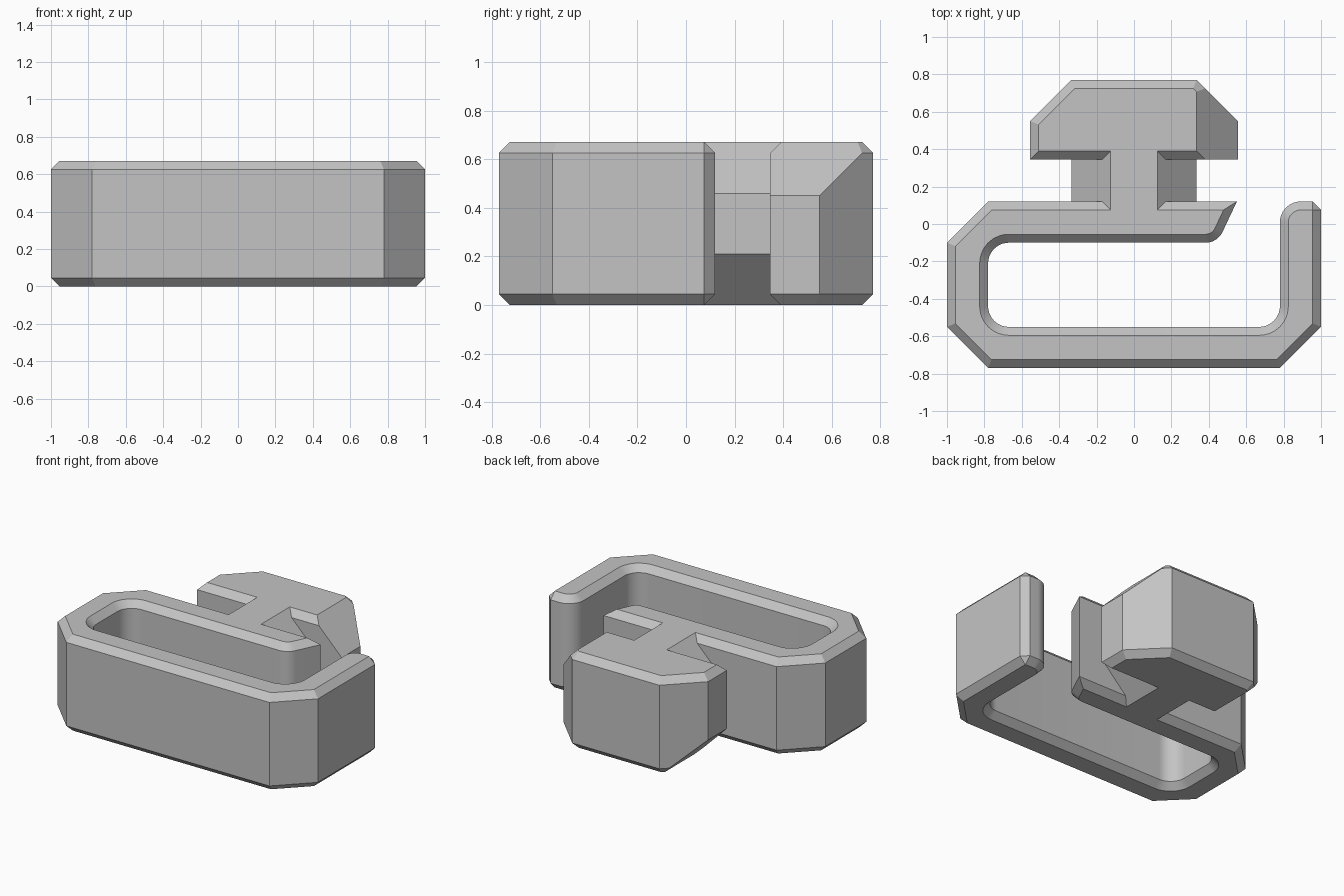
import bpy, bmesh, math
from mathutils import Vector

HEIGHT = 0.67
BEVEL = 0.045
ROUND = 0.11

cube = bpy.data.objects.get("Cube")
if cube:
    bpy.data.objects.remove(cube, do_unlink=True)

grey = bpy.data.materials.new("plain grey")
grey.use_nodes = True
colour = (0.55, 0.55, 0.55, 1)
grey.diffuse_color = colour
grey.node_tree.nodes["Principled BSDF"].inputs["Base Color"].default_value = colour


def finish(name, bm):
    """Turn a bmesh into a shaded, coloured object."""
    bmesh.ops.remove_doubles(bm, verts=bm.verts[:], dist=1e-5)
    bmesh.ops.recalc_face_normals(bm, faces=bm.faces[:])
    mesh = bpy.data.meshes.new(name)
    bm.to_mesh(mesh)
    bm.free()
    mesh.materials.append(grey)
    obj = bpy.data.objects.new(name, mesh)
    bpy.context.collection.objects.link(obj)
    bpy.ops.object.select_all(action="DESELECT")
    obj.select_set(True)
    bpy.context.view_layer.objects.active = obj
    bpy.ops.object.shade_smooth_by_angle(angle=math.radians(30))
    return obj


def loft(bm, rings):
    """Skin matching rings of points and cap both ends."""
    rings = [[bm.verts.new(p) for p in ring] for ring in rings]
    count = len(rings[0])
    for low, high in zip(rings, rings[1:]):
        for i in range(count):
            j = (i + 1) % count
            bm.faces.new((low[i], low[j], high[j], high[i]))
    bm.faces.new(rings[0][::-1])
    bm.faces.new(rings[-1])


def rounded(corners):
    """Expand (x, y, radius) corners into arcs; 'cut' corners stay marked."""
    result = []
    for i, (x, y, r) in enumerate(corners):
        p = Vector((x, y))
        if not r or r == "cut":
            result.append((p, r == "cut"))
            continue
        a = (Vector(corners[i - 1][:2]) - p).normalized()
        b = (Vector(corners[(i + 1) % len(corners)][:2]) - p).normalized()
        half = a.angle(b) / 2
        centre = p + (a + b).normalized() * r / math.sin(half)
        reach = r / math.tan(half)
        start, end = p + a * reach - centre, p + b * reach - centre
        for k in range(9):
            result.append((centre + start.lerp(end, k / 8).normalized() * r, False))
    return result


def chamfered_prism(corners):
    """Upright prism whose top and bottom rims are chamfered."""
    outline = rounded(corners)
    wall, rim = [], []
    for i, (p, cut) in enumerate(outline):
        d1 = (p - outline[i - 1][0]).normalized()
        d2 = (outline[(i + 1) % len(outline)][0] - p).normalized()
        n1, n2 = Vector((-d1.y, d1.x)), Vector((-d2.y, d2.x))
        inner = p + (n1 + n2) * BEVEL / (1 + n1.dot(n2))
        wall += [p - d1 * BEVEL, p + d2 * BEVEL] if cut else [p]
        rim += [inner, inner] if cut else [inner]
    levels = ((rim, 0), (wall, BEVEL), (wall, HEIGHT - BEVEL), (rim, HEIGHT))
    bm = bmesh.new()
    loft(bm, [[(p.x, p.y, z) for p in ring] for ring, z in levels])
    bmesh.ops.remove_doubles(bm, verts=bm.verts[:], dist=1e-5)
    return bm


# Open loop with a slanted lip and a rounded hook end
finish("hook_loop", chamfered_prism([
    (-0.78, -0.77, 0), (0.78, -0.77, 0), (1, -0.55, 0), (1, 0.12, "cut"),
    (0.78, 0.12, ROUND), (0.78, -0.55, ROUND), (-0.78, -0.55, ROUND),
    (-0.78, -0.1, ROUND), (0.446, -0.1, 0.1), (0.55, 0.12, 0),
    (-0.78, 0.12, 0), (-1, -0.1, 0), (-1, -0.55, 0)]))

# Anchor head, with opposite top and bottom edges cut at 45 degrees
head = chamfered_prism([
    (-0.555, 0.345, 0), (0.555, 0.345, 0), (0.555, 0.55, 0),
    (0.335, 0.77, 0), (-0.335, 0.77, 0), (-0.555, 0.55, 0)])
for side, z in ((1, HEIGHT), (-1, 0)):
    cut = bmesh.ops.bisect_plane(
        head, geom=head.verts[:] + head.edges[:] + head.faces[:],
        plane_co=(side * 0.335, 0, z), plane_no=(side, 0, side), clear_outer=True)
    rim = [e for e in cut["geom_cut"] if isinstance(e, bmesh.types.BMEdge)]
    bmesh.ops.contextual_create(head, geom=rim)
finish("anchor_head", head)

# Six-sided neck joining the loop to the head
section = [(0.125, 0), (0.335, 0.21), (0.335, 0.46), (0.125, HEIGHT)]
section += [(-x, z) for x, z in reversed(section)]
neck = bmesh.new()
loft(neck, [[(x, y, z) for x, z in section]
            for y in (0.12 - BEVEL, 0.345 + BEVEL)])
finish("neck", neck)
